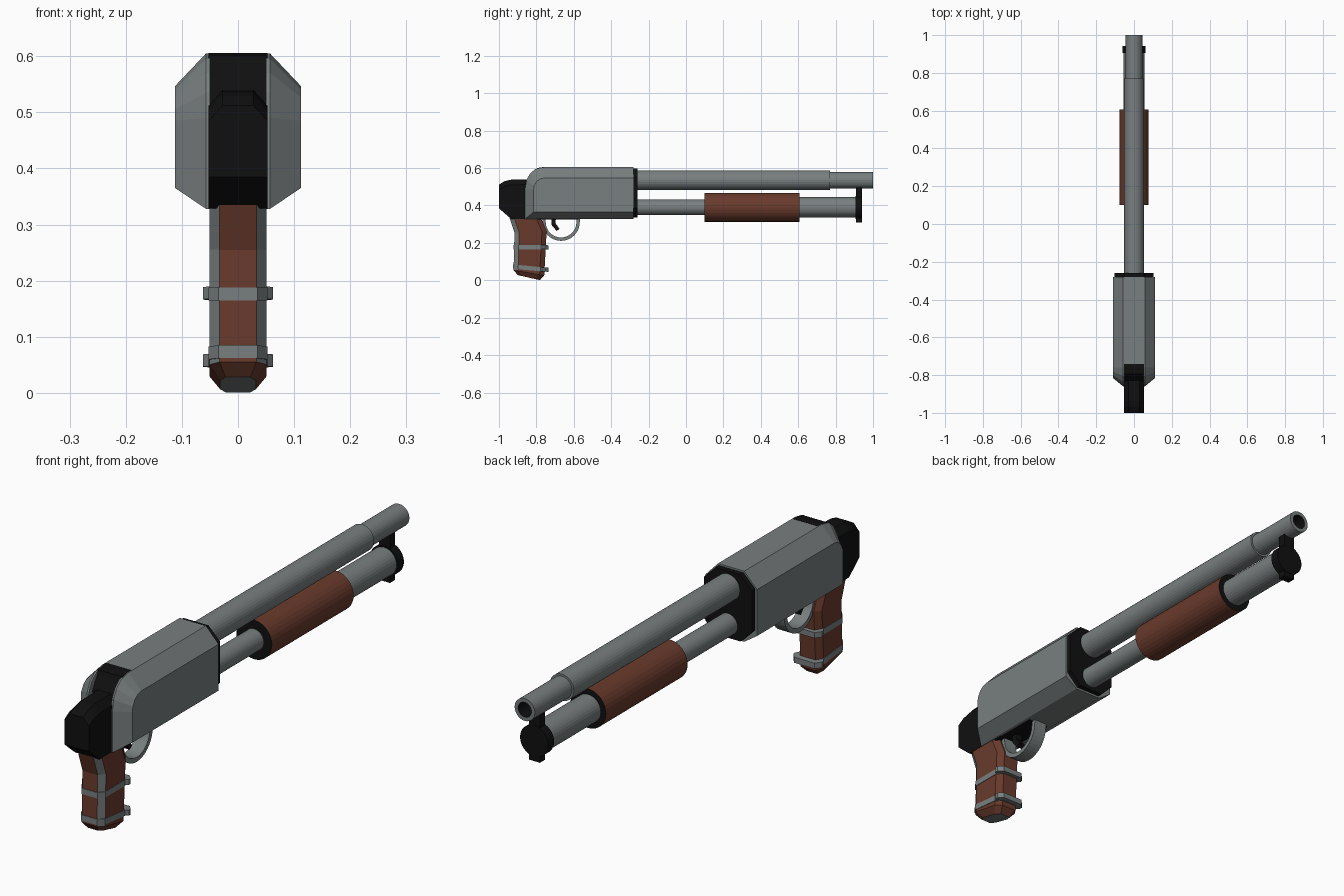
import bpy, bmesh
from math import sin, cos, pi

if "Cube" in bpy.data.objects:
    bpy.data.objects.remove(bpy.data.objects["Cube"])


def material(name, rgb):
    m = bpy.data.materials.new(name)
    m.diffuse_color = (*rgb, 1)
    m.use_nodes = True
    m.node_tree.nodes["Principled BSDF"].inputs["Base Color"].default_value = m.diffuse_color
    return m


STEEL = material("steel", (0.19, 0.21, 0.21))
BLACK = material("black", (0.005, 0.005, 0.005))
WOOD = material("wood", (0.14, 0.042, 0.025))


def loft(name, rings, mat, paint=None, mat2=None, closed=False):
    """Bridge equal-length rings and cap the ends; paint(segment, side) picks mat2.
    Caps have segment -1 (first) and -2 (last)."""
    bm = bmesh.new()
    vs = [[bm.verts.new(p) for p in r] for r in rings]
    n = len(rings[0])
    faces = []
    for i in range(len(rings) if closed else len(rings) - 1):
        a, b = vs[i], vs[(i + 1) % len(vs)]
        for j in range(n):
            k = (j + 1) % n
            faces.append((bm.faces.new((a[j], a[k], b[k], b[j])), i, j))
    if not closed:
        faces.append((bm.faces.new(vs[0]), -1, 0))
        faces.append((bm.faces.new(vs[-1]), -2, 0))
    for f, i, j in faces:
        f.material_index = int(bool(paint and paint(i, j)))
    bmesh.ops.recalc_face_normals(bm, faces=bm.faces)
    me = bpy.data.meshes.new(name)
    bm.to_mesh(me)
    bm.free()
    me.materials.append(mat)
    if mat2:
        me.materials.append(mat2)
    ob = bpy.data.objects.new(name, me)
    bpy.context.collection.objects.link(ob)
    return ob


def prism(name, profile, half, mat):
    """Extrude a (y, z) profile across x."""
    return loft(name, [[(x, y, z) for y, z in profile] for x in (-half, half)], mat)


def turned(name, z, stations, mat, paint=None, mat2=None, n=32):
    """Round part along y from (y, radius) stations."""
    rings = [[(r * cos(2 * pi * k / n), y, z + r * sin(2 * pi * k / n))
              for k in range(n)] for y, r in stations]
    return loft(name, rings, mat, paint, mat2)


# Receiver: two bevelled side shells and a centre block
outer = [(-.28, .328), (-.86, .328), (-.86, .49), (-.853, .535), (-.835, .57),
         (-.805, .595), (-.76, .605), (-.28, .605)]
inner = [(-.28, .365), (-.815, .365), (-.815, .485), (-.812, .505), (-.80, .527),
         (-.782, .541), (-.76, .547), (-.28, .547)]
for side, s in (("left", -1), ("right", 1)):
    loft("receiver_" + side,
         [[(s * x, y, z) for y, z in p] for x, p in ((.05, outer), (.057, outer), (.112, inner))],
         STEEL)
prism("receiver_centre", [(-.75, .328), (-.28, .328), (-.28, .605), (-.75, .605)], .052, STEEL)

# Black spine set between the shells at the rear
prism("receiver_spine", [(-.74, .33), (-.84, .33), (-.84, .49), (-.828, .54), (-.80, .585),
                         (-.795, .60), (-.76, .606), (-.74, .606)], .053, BLACK)
prism("trigger_plate", [(-.85, .325), (-.58, .325), (-.58, .335), (-.85, .335)], .045, BLACK)


# Front plate
def octagon(y, w, z0, z1, c):
    return [(-w, y, z0 + c), (-w + c, y, z0), (w - c, y, z0), (w, y, z0 + c),
            (w, y, z1 - c), (w - c, y, z1), (-w + c, y, z1), (-w, y, z1 - c)]


loft("front_plate", [octagon(y, .104, .336, .598, .05) for y in (-.285, -.26)], BLACK)

# Rear tang with chamfered top
loft("rear_tang", [[(-.053, y, a), (.053, y, a), (.053, y, b - .028), (.028, y, b),
                    (-.028, y, b), (-.053, y, b - .028)]
                   for y, a, b in ((-1, .385, .512), (-.97, .358, .53),
                                   (-.935, .329, .538), (-.82, .329, .54))], BLACK)

# Barrel with open bore
turned("barrel", .535, [(-.27, .052), (.77, .052), (.77, .044), (1, .044), (1, .029), (.88, .029)],
       STEEL, lambda i, j: i in (4, -2), BLACK)

# Magazine tube, pump handle and end cap
turned("magazine_tube", .39, [(-.27, .042), (.58, .042), (.58, .055), (.91, .055)], STEEL)
turned("pump_handle", .39, [(.1, .043), (.1, .077), (.607, .077), (.607, .05)],
       WOOD, lambda i, j: i in (0, 2), BLACK)
turned("magazine_cap", .39, [(.905, .061), (.942, .061)], BLACK)
prism("barrel_bracket", [(.908, .31), (.94, .31), (.94, .497), (.908, .497)], .024, BLACK)


# Grip: eight-sided section, tilted between its back and front heights
def grip_ring(yb, zb, yf, zf, w, cx=.018, cy=.025):
    pts = [(-w + cx, yb), (w - cx, yb), (w, yb + cy), (w, yf - cy),
           (w - cx, yf), (-w + cx, yf), (-w, yf - cy), (-w, yb + cy)]
    return [(x, y, zb + (zf - zb) * (y - yb) / (yf - yb)) for x, y in pts]


loft("grip", [grip_ring(-.944, .335, -.777, .335, .051),
              grip_ring(-.917, .255, -.745, .262, .051),
              grip_ring(-.922, .055, -.758, .025, .051),
              grip_ring(-.900, .028, -.781, .001, .032, .010)],
     WOOD, lambda i, j: (i in (0, 1) and j in (1, 7)) or i == -2, STEEL)

# Grip bands: flush strap plus a raised clip at the front
for name, yb, yf, back, front in (("upper", -.919, -.75, .165, .165),
                                  ("lower", -.922, -.756, .062, .045)):
    loft(name + "_grip_band", [grip_ring(yb - .002, back + h, yf + .003, front + h, .053)
                               for h in (0, .023)], STEEL)
    loft(name + "_band_clip", [grip_ring(-.785, front + h + .003, -.734, front + h, .062, .018, .02)
                               for h in (0, .022)], STEEL)

# Trigger guard: half ring running up into the receiver
guard = [(.10, .0)] and []
arc = [pi + pi * k / 20 for k in range(21)]
path = [(-1, .34)] + [(cos(a), .311 + .1 * sin(a)) for a in arc] + [(1, .34)]
rings = []
for k, (c, z) in enumerate(path):
    a = arc[min(max(k - 1, 0), 20)]
    y0, z0 = -.668 + .1 * c, z
    y1, z1 = y0 - .018 * cos(a), z0 - .018 * sin(a)
    rings.append([(-.028, y0, z0), (.028, y0, z0), (.028, y1, z1), (-.028, y1, z1)])
loft("trigger_guard", rings, STEEL)

# Trigger
prism("trigger", [(-.72, .335), (-.695, .335), (-.698, .305), (-.676, .275),
                  (-.692, .264), (-.718, .295)], .014, BLACK)
